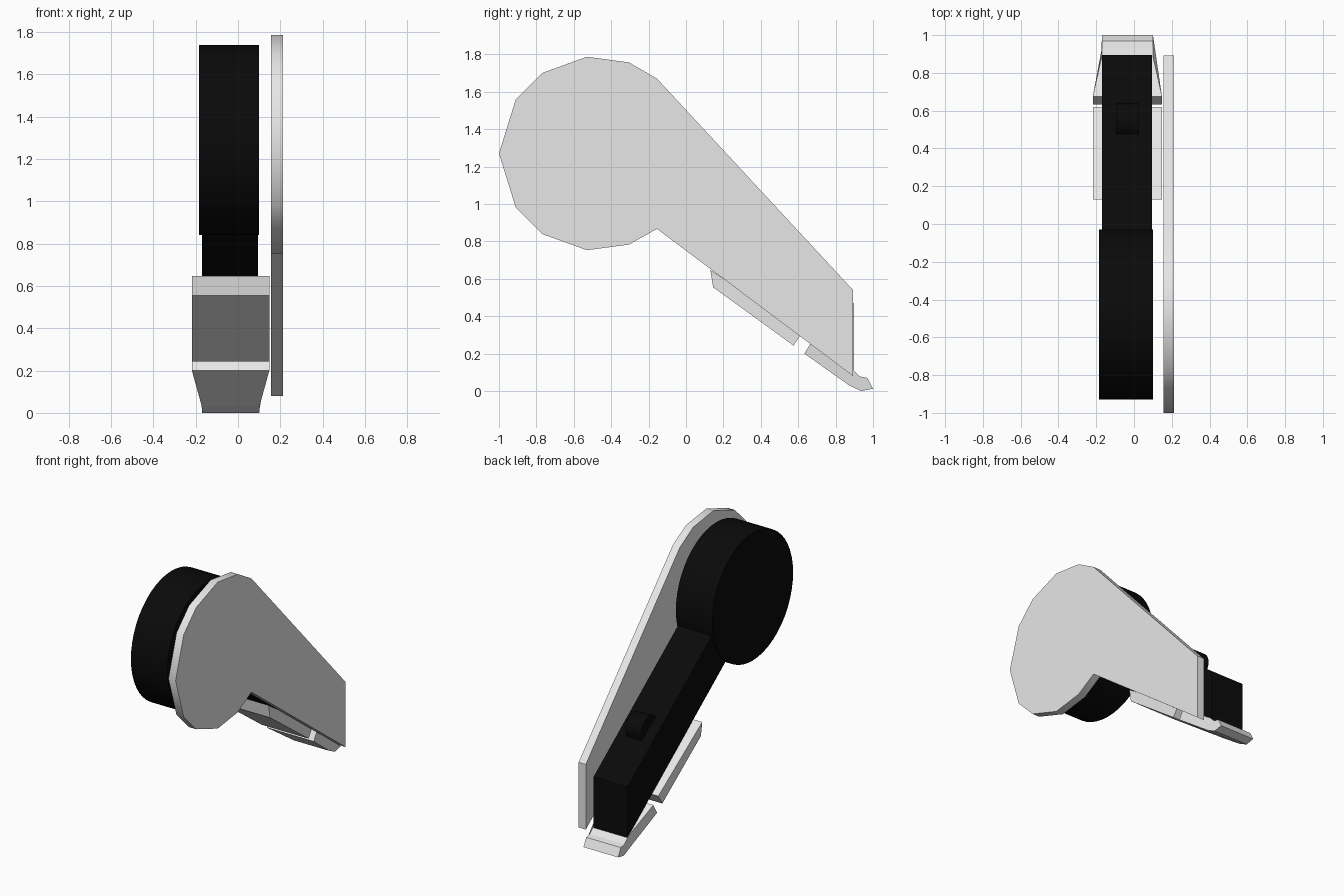
import bpy, bmesh, math
from mathutils import Matrix

if "Cube" in bpy.data.objects:
    bpy.data.objects.remove(bpy.data.objects["Cube"])


def material(name, rgb):
    m = bpy.data.materials.new(name)
    m.diffuse_color = (*rgb, 1)
    m.use_nodes = True
    m.node_tree.nodes["Principled BSDF"].inputs["Base Color"].default_value = m.diffuse_color
    return m


BLACK = material("matte_black", (0.003, 0.003, 0.003))
GREY = material("light_grey", (0.8, 0.8, 0.8))


def finish(name, bm, mat, smooth_angle=None):
    bmesh.ops.recalc_face_normals(bm, faces=bm.faces)
    me = bpy.data.meshes.new(name)
    bm.to_mesh(me)
    bm.free()
    me.materials.append(mat)
    ob = bpy.data.objects.new(name, me)
    bpy.context.collection.objects.link(ob)
    if smooth_angle:
        bpy.ops.object.select_all(action='DESELECT')
        ob.select_set(True)
        bpy.context.view_layer.objects.active = ob
        bpy.ops.object.shade_smooth_by_angle(angle=math.radians(smooth_angle))
    return ob


def slab(name, profile, x0, x1, mat, smooth_angle=None, taper=None):
    """Extrude a (y, z) profile from x0 to x1; taper(y) narrows it about its middle."""
    bm = bmesh.new()
    face = bm.faces.new([bm.verts.new((x0, y, z)) for y, z in profile])
    new = bmesh.ops.extrude_face_region(bm, geom=[face])["geom"]
    for v in new:
        if isinstance(v, bmesh.types.BMVert):
            v.co.x = x1
    if taper:
        mid = (x0 + x1) / 2
        for v in bm.verts:
            v.co.x = mid + (v.co.x - mid) * taper(v.co.y)
    return finish(name, bm, mat, smooth_angle)


def drum(name, x0, x1, y, z, r, sides, mat):
    bm = bmesh.new()
    mtx = Matrix.Translation(((x0 + x1) / 2, y, z)) @ Matrix.Rotation(math.pi / 2, 4, 'Y')
    bmesh.ops.create_cone(bm, cap_ends=True, segments=sides, radius1=r, radius2=r,
                          depth=x1 - x0, matrix=mtx)
    return finish(name, bm, mat, 35)


# Side cover: rounded head running into a tapering tail
slab("side_plate", [(-1, 1.27), (-0.91, 1.56), (-0.77, 1.70), (-0.53, 1.787), (-0.305, 1.757),
                    (-0.155, 1.67), (0.893, 0.54), (0.893, 0.08), (-0.155, 0.867),
                    (-0.305, 0.783), (-0.53, 0.753), (-0.77, 0.84), (-0.91, 0.98)],
     0.157, 0.213, GREY, 35)

# Round body, sloping arm and small roller on the arm
drum("round_body", -0.185, 0.10, -0.48, 1.29, 0.45, 48, BLACK)
slab("arm", [(-0.2, 1.293), (0.895, 0.47), (0.895, 0.11), (-0.2, 0.937)], -0.17, 0.095, BLACK)
drum("roller", -0.095, 0.025, 0.545, 0.72, 0.095, 32, BLACK)

# Pads under the arm
slab("front_pad", [(0.13, 0.648), (0.145, 0.555), (0.575, 0.243), (0.62, 0.312)],
     -0.218, 0.148, GREY)
slab("rear_pad", [(0.633, 0.2), (0.675, 0.27), (0.885, 0.12), (0.93, 0.078), (0.97, 0.07),
                  (1.0, 0.012), (0.935, 0.0), (0.87, 0.032)],
     -0.218, 0.148, GREY, None,
     lambda y: 1 - 0.26 * min(1, max(0, (y - 0.675) / 0.2)))
